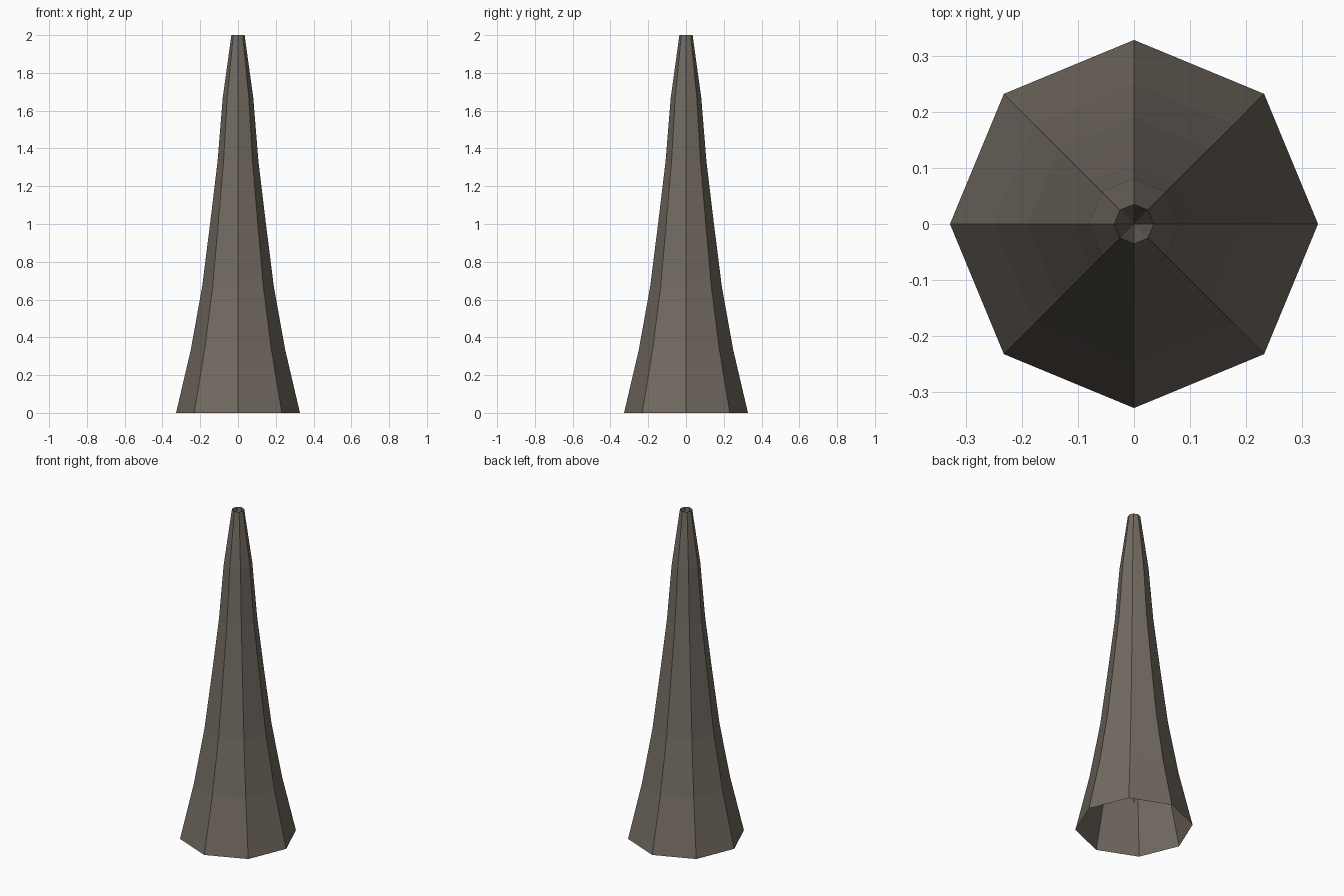
import bpy, bmesh
from math import cos, sin, pi

if "Cube" in bpy.data.objects:
    bpy.data.objects.remove(bpy.data.objects["Cube"])

SIDES = 8
# (radius, height) of each ring, bottom to top
PROFILE = [(0.328, 0), (0.25, 1/3), (0.19, 2/3), (0.148, 1),
           (0.108, 4/3), (0.081, 5/3), (0.035, 2)]

bm = bmesh.new()

# Tapering outer wall, open at the bottom
rings = [[bm.verts.new((r * cos(2 * pi * i / SIDES), r * sin(2 * pi * i / SIDES), z))
          for i in range(SIDES)] for r, z in PROFILE]
for low, high in zip(rings, rings[1:]):
    for i in range(SIDES):
        j = (i + 1) % SIDES
        bm.faces.new((low[i], low[j], high[j], high[i]))

# Deep inverted cone sunk into the top opening
apex = bm.verts.new((0, 0, 0.08))
for i in range(SIDES):
    bm.faces.new((rings[-1][i], rings[-1][(i + 1) % SIDES], apex))

mesh = bpy.data.meshes.new("spire")
bm.to_mesh(mesh)
bm.free()
spire = bpy.data.objects.new("spire", mesh)
bpy.context.collection.objects.link(spire)

# Dull brown-grey stone
mat = bpy.data.materials.new("stone")
mat.diffuse_color = (0.17, 0.145, 0.12, 1)
mat.use_nodes = True
mat.node_tree.nodes["Principled BSDF"].inputs["Base Color"].default_value = mat.diffuse_color
mesh.materials.append(mat)
